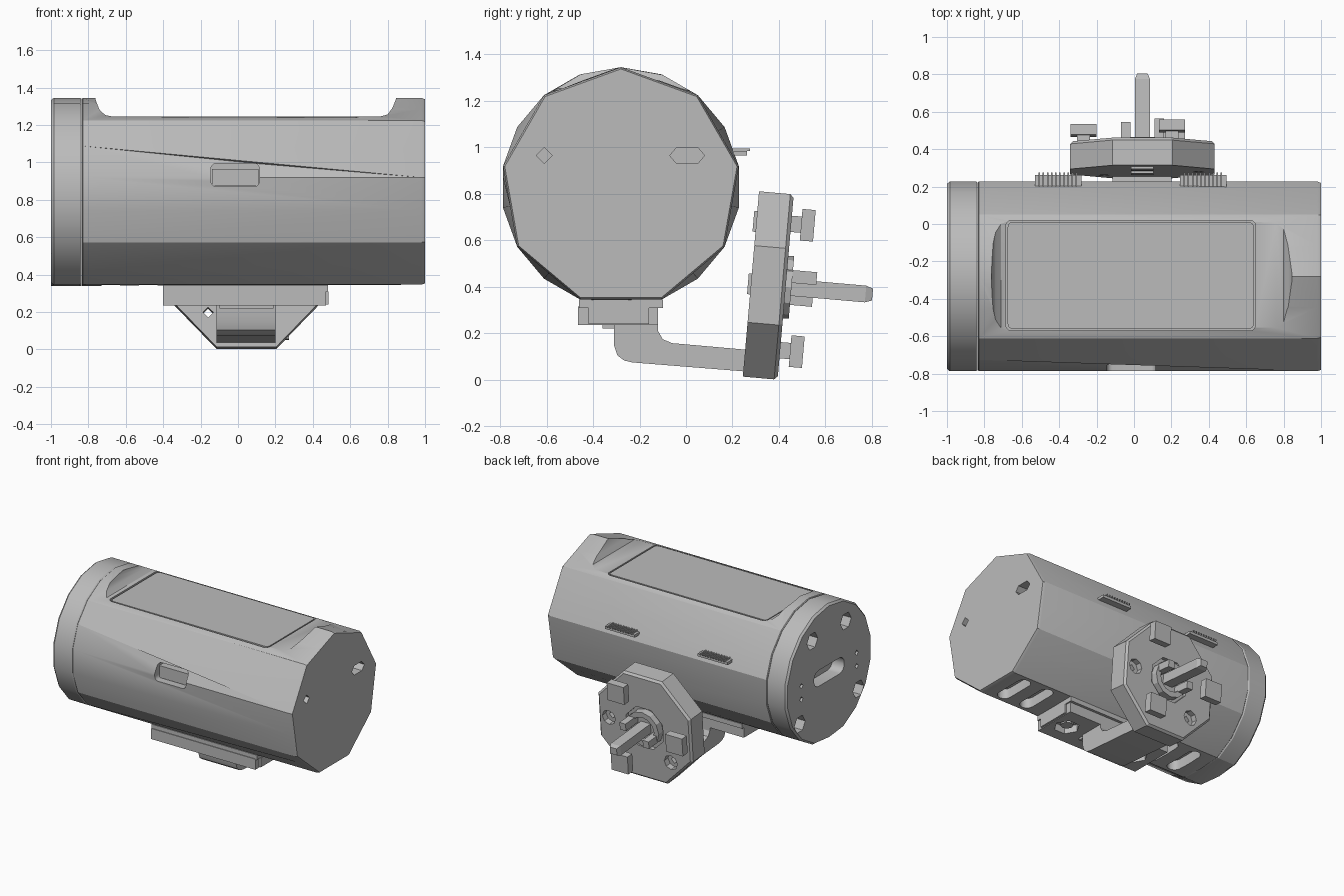
import bpy, bmesh, math
from mathutils import Matrix, Vector

cube = bpy.data.objects.get("Cube")
if cube:
    bpy.data.objects.remove(cube, do_unlink=True)

grey = bpy.data.materials.new("plain grey")
grey.use_nodes = True
COLOUR = (0.5, 0.5, 0.5, 1)
grey.diffuse_color = COLOUR
grey.node_tree.nodes["Principled BSDF"].inputs["Base Color"].default_value = COLOUR


def loft(name, rings):
    """Closed solid through rings of 3D points."""
    bm = bmesh.new()
    loops = [[bm.verts.new(p) for p in ring] for ring in rings]
    n = len(loops[0])
    for a, b in zip(loops, loops[1:]):
        for i in range(n):
            j = (i + 1) % n
            bm.faces.new((a[i], a[j], b[j], b[i]))
    bm.faces.new(loops[0])
    bm.faces.new(loops[-1])
    bmesh.ops.recalc_face_normals(bm, faces=bm.faces)
    mesh = bpy.data.meshes.new(name)
    bm.to_mesh(mesh)
    bm.free()
    mesh.materials.append(grey)
    obj = bpy.data.objects.new(name, mesh)
    bpy.context.collection.objects.link(obj)
    return obj


def prism(name, pts, axis, lo, hi):
    """Extrude a 2D outline along x (y,z), y (x,z) or z (x,y)."""
    put = {"x": lambda p, d: (d, p[0], p[1]),
           "y": lambda p, d: (p[0], d, p[1]),
           "z": lambda p, d: (p[0], p[1], d)}[axis]
    return loft(name, [[put(p, d) for p in pts] for d in (lo, hi)])


def ngon(u, v, r, n, turn=0.0):
    return [(u + r * math.cos(turn + math.tau * i / n),
             v + r * math.sin(turn + math.tau * i / n)) for i in range(n)]


def rounded(u0, u1, v0, v1, r, steps=4):
    pts = []
    corners = ((u1 - r, v1 - r), (u0 + r, v1 - r), (u0 + r, v0 + r), (u1 - r, v0 + r))
    for k, (u, v) in enumerate(corners):
        for i in range(steps + 1):
            a = math.pi / 2 * (k + i / steps)
            pts.append((u + r * math.cos(a), v + r * math.sin(a)))
    return pts


def box(name, x0, x1, y0, y1, z0, z1):
    return prism(name, [(x0, y0), (x1, y0), (x1, y1), (x0, y1)], "z", z0, z1)


def activate(obj):
    bpy.ops.object.select_all(action="DESELECT")
    obj.select_set(True)
    bpy.context.view_layer.objects.active = obj


def carve(obj, cutters):
    activate(obj)
    for c in cutters:
        mod = obj.modifiers.new("cut", "BOOLEAN")
        mod.operation, mod.solver, mod.object = "DIFFERENCE", "EXACT", c
        bpy.ops.object.modifier_apply(modifier=mod.name)
        bpy.data.objects.remove(c, do_unlink=True)


def smooth(obj, degrees=28):
    activate(obj)
    bpy.ops.object.shade_smooth_by_angle(angle=math.radians(degrees))


# Housing: round at one end, nine-sided at the other
CY, CZ, R = -0.28, 0.83, 0.515


def section(x, facet, scale=1.0):
    ring = []
    for i in range(18):
        a = math.radians(20 * i)
        r = R * scale
        if i % 2:
            r *= 1 - facet * (1 - math.cos(math.radians(20)))
        ring.append((x, CY + r * math.sin(a), max(CZ + r * math.cos(a), 0.34)))
    return ring


body = loft("housing", [section(-0.835, 0, 0.99), section(-0.83, 0),
                        section(0.98, 1), section(1.0, 1, 0.985)])
recess = [(-0.77, 1.4), (-0.76, 1.33), (-0.74, 1.28), (-0.71, 1.253), (-0.67, 1.245),
          (0.76, 1.245), (0.80, 1.256), (0.825, 1.29), (0.845, 1.34), (0.845, 1.4)]
cuts = [prism("recess_cutter", recess, "y", -1, 0.5),
        prism("panel_cutter", rounded(-0.685, 0.65, -0.57, 0.02, 0.03), "z", 1.225, 1.4),
        prism("window_cutter", rounded(-0.145, 0.115, 0.87, 0.995, 0.03), "y", -1, -0.68),
        prism("small_port_cutter", ngon(-0.61, 0.965, 0.035, 4), "x", 0.92, 1.1),
        prism("wide_port_cutter", [(-0.07, 0.965), (-0.04, 0.93), (0.05, 0.93), (0.08, 0.965),
                                   (0.05, 1.0), (-0.04, 1.0)], "x", 0.92, 1.1)]
for x in (0.84, 0.64, -0.48, -0.68):
    cuts.append(prism("vent_cutter", rounded(x - 0.05, x + 0.05, -0.43, -0.13, 0.048), "z", 0.2, 0.42))
carve(body, cuts)
smooth(body)

# Panel in the flat top, leaving a fine groove around it
prism("top_panel", rounded(-0.675, 0.64, -0.56, 0.01, 0.025), "z", 1.22, 1.244)

# Lip inside the front window
box("window_ledge", -0.14, 0.11, -0.74, -0.67, 0.875, 0.965)

# End cap with screw pockets, slot and pin holes
cap = loft("end_cap", [section(-1.0, 0, 0.975), section(-0.985, 0),
                       section(-0.845, 0), section(-0.836, 0, 0.988)])
cuts = [prism("slot_cutter", rounded(CY - 0.18, CY + 0.18, CZ - 0.06, CZ + 0.06, 0.055), "x", -1.1, -0.9)]
for side in (-1, 1):
    for y, z in ((0.2, 0.31), (0.35, -0.26)):
        cuts.append(prism("screw_cutter", ngon(CY + side * y, CZ + z, 0.065, 6), "x", -1.1, -0.92))
    for z in (-0.08, 0.02):
        cuts.append(prism("pin_cutter", ngon(CY + side * 0.33, CZ + z, 0.02, 4), "x", -1.1, -0.94))
carve(cap, cuts)
smooth(cap)

# Pin strips on the back
for side, x in (("right", -0.53), ("left", 0.245)):
    box(side + "_pin_strip", x, x + 0.25, 0.19, 0.262, 0.965, 0.985)
    for i in range(10):
        px = x + 0.02 + i * 0.022
        box(side + "_pin", px, px + 0.008, 0.2, 0.275, 0.985, 0.995)

# Foot under the housing
box("foot_pad", -0.4, 0.48, -0.46, -0.1, 0.31, 0.345)
foot = box("foot_block", -0.4, 0.47, -0.465, -0.12, 0.235, 0.315)
carve(foot, [prism("nut_cutter", ngon(x, -0.3, 0.09, 6), "z", 0.1, 0.29) for x in (-0.26, 0.35)])
for x in (-0.26, 0.35):
    prism("foot_bolt", ngon(x, -0.3, 0.045, 8), "z", 0.25, 0.3)
box("foot_tab", 0.46, 0.485, -0.42, -0.16, 0.24, 0.31)
box("foot_key", -0.1, 0.19, -0.36, -0.14, 0.22, 0.24)

# Bent arm to the rear plate
arm = [(-0.31, 0.24), (-0.31, 0.15), (-0.295, 0.105), (-0.265, 0.083), (-0.23, 0.075), (0.27, 0.035),
       (0.28, 0.128), (-0.06, 0.158), (-0.1, 0.175), (-0.12, 0.21), (-0.12, 0.24)]
smooth(prism("arm", arm, "x", -0.115, 0.2))

# Tilted rear plate, built upright around its own centre
def octagon(y, s):
    ring = ngon(0, 0, s / math.cos(math.pi / 8), 8, math.pi / 8)
    return [(p[0] * 0.965, y, p[1]) for p in ring]


plate = loft("rear_plate", [octagon(-0.075, 0.4), octagon(0.06, 0.4), octagon(0.075, 0.385)])
cuts = [prism("hub_cutter", ngon(0, 0, 0.165, 8, math.pi / 8), "y", 0.045, 0.2)]
for x, z in ((0.3, 0), (-0.205, -0.215)):
    cuts.append(prism("counterbore_cutter", ngon(x, z, 0.055, 8), "y", 0.03, 0.2))
    cuts.append(prism("hole_cutter", ngon(x, z, 0.028, 4), "y", -0.2, 0.2))
carve(plate, cuts)
parts = [plate]

# Hub ring, rod and its small keys
ring = prism("hub_ring", ngon(0, 0, 0.135, 12), "y", 0.03, 0.1)
carve(ring, [prism("ring_cutter", ngon(0, 0, 0.095, 12), "y", 0.06, 0.2)])
parts += [ring,
          loft("rod", [[(x * s, y, z * s) for x, z in ((-0.04, -0.036), (0.04, -0.036), (0.04, 0.036), (-0.04, 0.036))]
                       for y, s in ((0.03, 1), (0.42, 1), (0.45, 0.7))]),
          box("upper_key", 0.065, 0.115, 0.05, 0.205, 0.02, 0.075),
          box("lower_key", -0.115, -0.065, 0.05, 0.195, -0.075, -0.02)]

# Three knobs spaced evenly around the hub
for a in (60, 180, 300):
    x, z = 0.315 * math.cos(math.radians(a)), 0.315 * math.sin(math.radians(a))
    parts.append(box("knob_stem", x - 0.035, x + 0.035, 0.07, 0.13, z - 0.035, z + 0.035))
    parts.append(box("knob_head", x - 0.07, x + 0.07, 0.118, 0.175, z - 0.068, z + 0.068))

# Pads on the near face of the plate
for z in (0.27, 0.0):
    parts.append(box("plate_pad", -0.06, 0.06, -0.088, -0.07, z - 0.045, z + 0.045))

tilt = Matrix.Translation(Vector((0.045, 0.354, 0.406))) @ Matrix.Rotation(math.radians(-5), 4, "X")
for p in parts:
    p.data.transform(tilt)
